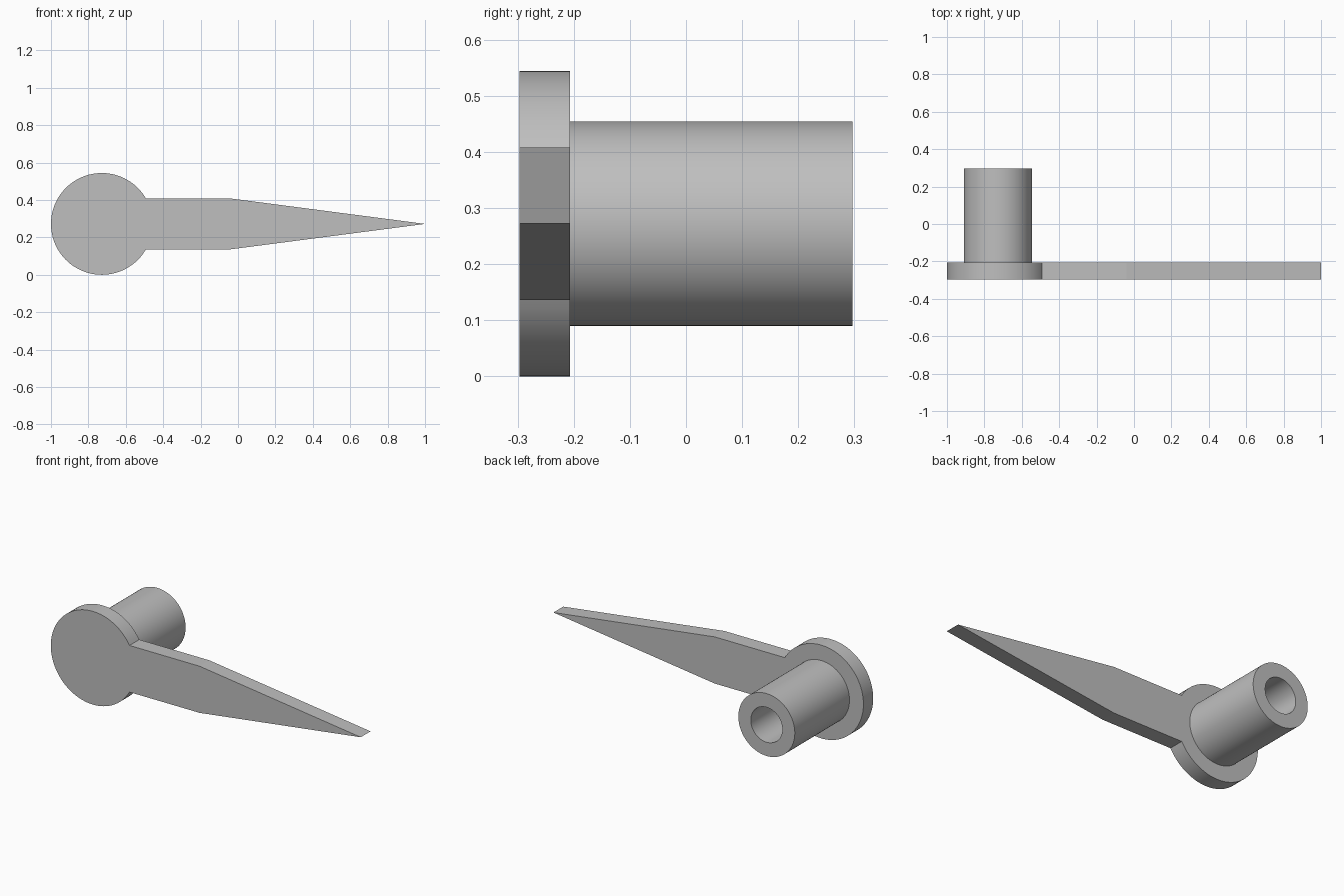
import bpy, bmesh
from math import asin, cos, sin, pi, radians

cube = bpy.data.objects.get("Cube")
if cube:
    bpy.data.objects.remove(cube, do_unlink=True)

HUB_R, ARM_H = 0.272, 0.136         # hub radius, half height of the arm
HUB_X, HUB_Z = -1 + HUB_R, HUB_R    # hub centre
FRONT, PLATE_BACK, BACK = -0.297, -0.207, 0.297
SHAFT_R, BORE_R = 0.182, 0.102
SEGMENTS = 96

grey = bpy.data.materials.new("plain grey")
grey.use_nodes = True
colour = (0.52, 0.52, 0.52, 1)
grey.diffuse_color = colour
grey.node_tree.nodes["Principled BSDF"].inputs["Base Color"].default_value = colour


def finish(bm, name):
    """Turn a bmesh into a shaded grey object."""
    bmesh.ops.recalc_face_normals(bm, faces=bm.faces)
    mesh = bpy.data.meshes.new(name)
    bm.to_mesh(mesh)
    bm.free()
    mesh.materials.append(grey)
    obj = bpy.data.objects.new(name, mesh)
    bpy.context.collection.objects.link(obj)
    bpy.ops.object.select_all(action="DESELECT")
    obj.select_set(True)
    bpy.context.view_layer.objects.active = obj
    bpy.ops.object.shade_smooth_by_angle(angle=radians(5.5))
    return obj


def circle(radius, start=0.0, sweep=2 * pi, count=SEGMENTS):
    """Points (x, z) on an arc around the hub centre."""
    return [(HUB_X + radius * cos(start + sweep * i / count),
             HUB_Z + radius * sin(start + sweep * i / count)) for i in range(count)]


# Pointer plate: round hub and tapering arm in one outline
join = asin(ARM_H / HUB_R)
arc = circle(HUB_R, join, 2 * pi - 2 * join, SEGMENTS - 16)
arm = [(HUB_X + HUB_R * cos(join), HUB_Z - ARM_H), (-0.04, HUB_Z - ARM_H),
       (1.0, HUB_Z), (-0.04, HUB_Z + ARM_H)]
bm = bmesh.new()
face = bm.faces.new([bm.verts.new((x, FRONT, z)) for x, z in arc + arm])
extruded = bmesh.ops.extrude_face_region(bm, geom=[face], use_keep_orig=True)
moved = [v for v in extruded["geom"] if isinstance(v, bmesh.types.BMVert)]
bmesh.ops.translate(bm, verts=moved, vec=(0, PLATE_BACK - FRONT, 0))
finish(bm, "pointer_plate")

# Hollow shaft: outer wall, end ring and bore, standing on the back of the hub
bm = bmesh.new()
profile = [(SHAFT_R, PLATE_BACK), (SHAFT_R, BACK), (BORE_R, BACK), (BORE_R, PLATE_BACK)]
rings = [[bm.verts.new((x, y, z)) for x, z in circle(r)] for r, y in profile]
for a, b in zip(rings, rings[1:]):
    for i in range(SEGMENTS):
        j = (i + 1) % SEGMENTS
        bm.faces.new((a[i], a[j], b[j], b[i]))
finish(bm, "hollow_shaft")
